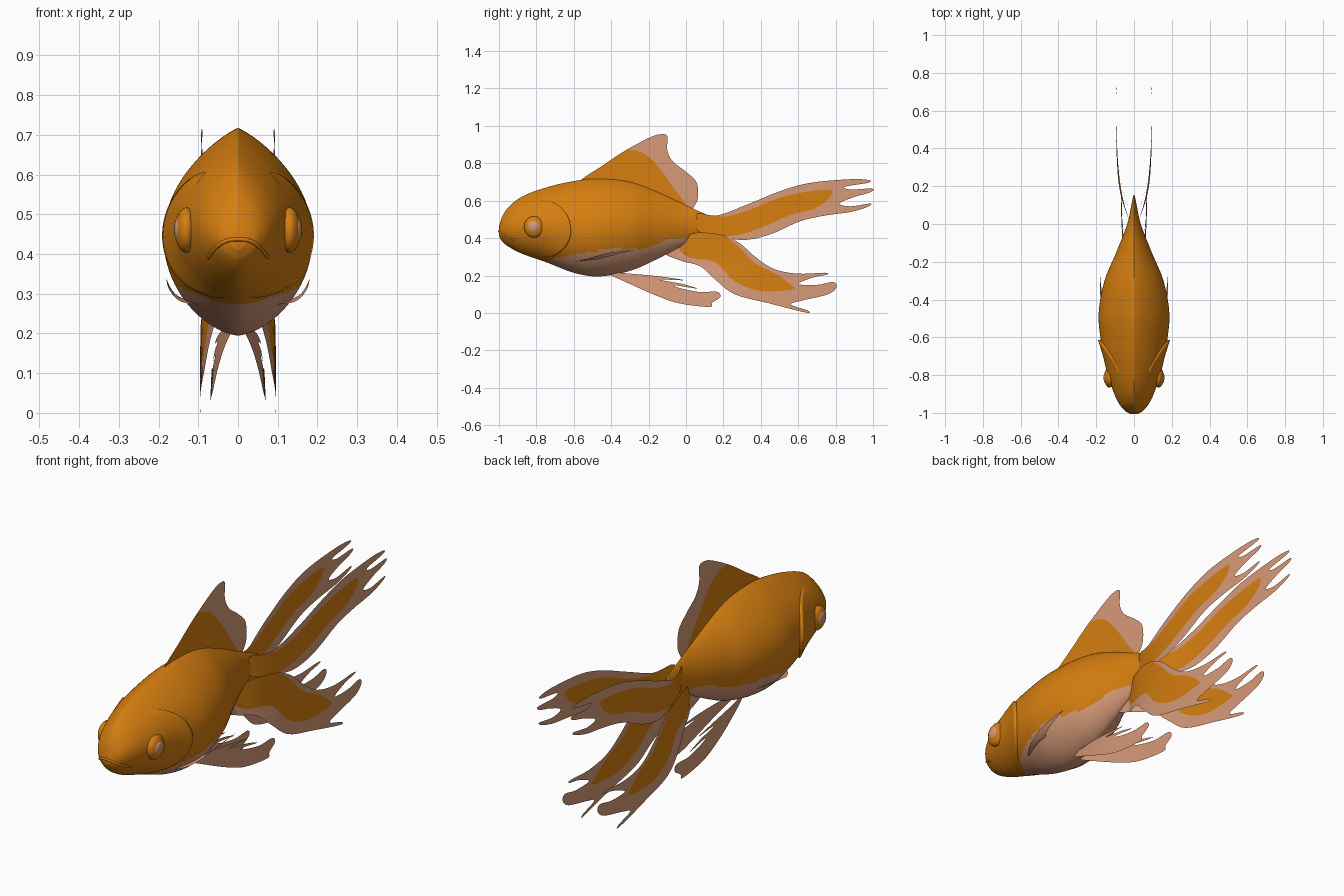
import bpy, math
from mathutils import Vector
from mathutils.geometry import delaunay_2d_cdt

if "Cube" in bpy.data.objects:
    bpy.data.objects.remove(bpy.data.objects["Cube"])


def material(name, rgb):
    m = bpy.data.materials.new(name)
    m.diffuse_color = (*rgb, 1)
    m.use_nodes = True
    m.node_tree.nodes["Principled BSDF"].inputs["Base Color"].default_value = m.diffuse_color
    return m


GOLD = material("gold_scales", (0.67, 0.21, 0.005))
CREAM = material("pale_cream", (0.68, 0.325, 0.19))


def make(name, verts, faces, mats=None):
    me = bpy.data.meshes.new(name)
    me.from_pydata(verts, [], faces)
    me.materials.append(GOLD)
    me.materials.append(CREAM)
    for i, p in enumerate(me.polygons):
        p.use_smooth = True
        if mats:
            p.material_index = mats[i]
    ob = bpy.data.objects.new(name, me)
    bpy.context.collection.objects.link(ob)
    return ob


def mirror(ob):
    ob.modifiers.new("mirror", 'MIRROR').use_mirror_merge = False


# Body stations: y, top z, bottom z, half width
BODY = [(-1.0, .46, .41, .02), (-.985, .51, .385, .05), (-.95, .565, .355, .08),
        (-.88, .62, .318, .112), (-.75, .67, .272, .152), (-.6, .705, .215, .178),
        (-.47, .717, .195, .187), (-.3, .70, .225, .156), (-.15, .645, .29, .094),
        (0, .575, .37, .036), (.1, .53, .42, .014), (.15, .51, .44, .004)]


def table(rows, y):
    """Smooth interpolation of a table by its first column."""
    y = min(max(y, rows[0][0]), rows[-1][0])
    n = len(rows)
    i = max(k for k in range(n - 1) if rows[k][0] <= y)
    a, b = rows[i], rows[i + 1]
    p, q = rows[max(i - 1, 0)], rows[min(i + 2, n - 1)]
    h = b[0] - a[0]
    t = (y - a[0]) / h
    out = []
    for c in range(1, len(a)):
        ma = (b[c] - p[c]) / (b[0] - p[0]) * h
        mb = (q[c] - a[c]) / (q[0] - a[0]) * h
        out.append((2*t**3 - 3*t*t + 1) * a[c] + (t**3 - 2*t*t + t) * ma
                   + (3*t*t - 2*t**3) * b[c] + (t**3 - t*t) * mb)
    return out


def section(y):
    """Centre, upper height, lower height and half width at y."""
    top, bot, w = table(BODY, y)
    mid = bot + .475 * (top - bot)
    return mid, top - mid, mid - bot, w


def power(up):  # the back is more pointed than the belly
    return 1.7 if up else 1.25


def body_x(y, z):
    mid, up, down, w = section(y)
    u = (z - mid) / (up if z > mid else down)
    return w * max(0, 1 - u * u) ** (power(z > mid) / 2)


# Body loft, belly coloured below a curved line
RINGS, SEG = 130, 88
verts, faces, mats = [], [], []
for i in range(RINGS):
    y = -1 + 1.15 * (i / (RINGS - 1)) ** 1.5
    mid, up, down, w = section(y)
    for k in range(SEG):
        a = 2 * math.pi * k / SEG
        c, s = math.cos(a), math.sin(a)
        verts.append((math.copysign(w * abs(c) ** power(s > 0), c), y, mid + (up if s > 0 else down) * s))
BELLY = [(-.8, .24), (-.75, .275), (-.6, .31), (-.4, .34), (-.2, .35), (-.1, .39), (0, .40), (.15, .40)]
for i in range(RINGS - 1):
    for k in range(SEG):
        f = (i*SEG + k, i*SEG + (k+1) % SEG, (i+1)*SEG + (k+1) % SEG, (i+1)*SEG + k)
        faces.append(f)
        y = sum(verts[j][1] for j in f) / 4
        z = sum(verts[j][2] for j in f) / 4
        mats.append(int(y > -.8 and z < table(BELLY, y)[0]))
faces += [tuple(range(SEG))[::-1], tuple(range((RINGS-1)*SEG, RINGS*SEG))]
mats += [0, 0]
make("body", verts, faces, mats)

# Gill covers: raised crescent shells with a stepped rear rim
NT, NR = 40, 12
verts, faces = [], []
for i in range(NT + 1):
    t = math.radians(-95 + 190 * i / NT)
    for j in range(NR + 2):
        r = min(j / NR, 1)
        y = -.77 + .155 * r * math.cos(t)
        z = .44 + (.165 if t > 0 else .15) * r * math.sin(t)
        off = -.006 if j > NR else -.002 + .017 * r * r * (.35 + .65 * max(0, math.cos(t)))
        verts.append((body_x(y, z) + off, y, z))
for i in range(NT):
    for j in range(NR + 1):
        a = i * (NR + 2) + j
        faces.append((a, a + 1, a + NR + 3, a + NR + 2))
mirror(make("gill_covers", verts, faces))


# Eyes with a pale pupil cap
def dome(name, centre, size, mat):
    bpy.ops.mesh.primitive_uv_sphere_add(segments=32, ring_count=20, location=centre)
    ob = bpy.context.object
    ob.name = name
    ob.scale = size
    ob.data.materials.append(mat)
    bpy.ops.object.shade_smooth()


for side, s in (("right", 1), ("left", -1)):
    dome(side + "_eye", (s * .130, -.812, .46), (.028, .054, .057), GOLD)
    dome(side + "_pupil", (s * .1465, -.814, .462), (.0145, .034, .034), CREAM)

# Mouth: downturned lip following the snout
cu = bpy.data.curves.new("mouth", 'CURVE')
cu.dimensions = '3D'
cu.bevel_depth = .005
cu.use_fill_caps = True
cu.materials.append(GOLD)
sp = cu.splines.new('POLY')
sp.points.add(24)
for i, p in enumerate(sp.points):
    x = -.074 + .148 * i / 24
    z = .437 - .045 * abs(x / .074) ** 2.6
    y = -1
    while body_x(y, z) < abs(x) and y < -.8:
        y += .001
    p.co = (x, y, z, 1)
bpy.context.collection.objects.link(bpy.data.objects.new("mouth", cu))


# Fins: smooth 2D outline, triangulated, then bent into space as thin sheets
def smooth(pts, n=5):
    out, m = [], len(pts)
    for i in range(m):
        p0, p1, p2, p3 = (Vector(pts[(i + k) % m]) for k in (-1, 0, 1, 2))
        for j in range(n):
            t = j / n
            out.append(.5 * (2*p1 + (p2-p0)*t + (2*p0-5*p1+4*p2-p3)*t*t + (3*p1-p0-3*p2+p3)*t**3))
    return out


def inside(p, poly):
    hit = False
    for a, b in zip(poly, poly[1:] + poly[:1]):
        if (a.y > p.y) != (b.y > p.y) and p.x < (b.x-a.x) * (p.y-a.y) / (b.y-a.y) + a.x:
            hit = not hit
    return hit


def fin(name, outline, patch, bend, pair=True, step=.025):
    outer = smooth(outline)
    inner = smooth(patch) if patch else []
    pts, edges = [], []
    for loop in (outer, inner):
        s = len(pts)
        edges += [(s + i, s + (i + 1) % len(loop)) for i in range(len(loop))]
        pts += loop
    lo = [min(p[k] for p in outer) for k in (0, 1)]
    hi = [max(p[k] for p in outer) for k in (0, 1)]
    for i in range(int((hi[0]-lo[0]) / step) + 1):
        for j in range(int((hi[1]-lo[1]) / step) + 1):
            p = Vector((lo[0] + (i+.5)*step, lo[1] + (j+.5)*step))
            if inside(p, outer):
                pts.append(p)
    vs, _, tris, *_ = delaunay_2d_cdt(pts, edges, [], 0, 1e-5)
    keep, mats = [], []
    for t in tris:
        c = sum((vs[i] for i in t), Vector((0, 0))) / len(t)
        if inside(c, outer):
            keep.append(tuple(t))
            mats.append(0 if inner and inside(c, inner) else 1)
    ob = make(name, [bend(*v) for v in vs], keep, mats)
    if pair:
        mirror(ob)


fin("dorsal_fin",
    [(-.57, .70), (-.45, .785), (-.33, .865), (-.2, .935), (-.14, .955), (-.1, .945), (-.1, .87),
     (-.07, .81), (.0, .755), (.055, .70), (.065, .63), (.05, .58), (0, .55), (-.2, .6), (-.5, .66)],
    [(-.62, .7), (-.45, .83), (-.34, .875), (-.22, .85), (-.14, .77), (-.06, .66), (-.01, .55), (-.3, .56)],
    lambda y, z: (0, y, z), pair=False)


def splay(d, y):
    return .098 * (1 - math.exp(-max(0, d) / .18)) - .018 * max(0, y - .55)


fin("upper_tail_fins",
    [(.06, .53), (.17, .522), (.34, .585), (.5, .65), (.66, .695), (.88, .715), (.98, .71), (.97, .695),
     (.85, .675), (.88, .66), (.995, .665), (.985, .645), (.9, .62), (.82, .585), (.88, .57), (.985, .585),
     (.97, .567), (.88, .54), (.74, .52), (.61, .49), (.45, .42), (.31, .39), (.18, .41), (.06, .44)],
    [(.03, .55), (.19, .515), (.34, .552), (.53, .625), (.76, .66), (.77, .62), (.69, .56), (.55, .52),
     (.42, .463), (.29, .42), (.15, .405), (.03, .42)],
    lambda y, z: (splay(y - .02, y), y, z))

fin("lower_tail_fins",
    [(-.12, .33), (-.03, .28), (.075, .25), (.155, .18), (.26, .10), (.45, .05), (.64, .002), (.65, .013),
     (.56, .045), (.62, .066), (.76, .1), (.805, .14), (.785, .165), (.7, .15), (.6, .155), (.68, .19),
     (.755, .205), (.74, .215), (.6, .21), (.47, .235), (.37, .30), (.29, .37), (.2, .415), (.08, .43),
     (0, .41)],
    [(-.04, .36), (.02, .297), (.155, .272), (.26, .17), (.4, .117), (.57, .125), (.56, .15), (.48, .21),
     (.37, .265), (.29, .345), (.19, .42), (.05, .44)],
    lambda y, z: (splay(max(0, y + .03) + .5 * max(0, .27 - z), y), y, z))

# Pelvic fins with tattered upper strands
fin("pelvic_fins",
    [(-.42, .215), (-.3, .21), (-.14, .195), (-.01, .175), (-.14, .178), (-.02, .155), (.06, .13),
     (-.06, .148), (-.04, .135), (.07, .112), (.165, .113), (.183, .085), (.14, .055), (.125, .032),
     (-.03, .05), (-.14, .085), (-.3, .155)],
    None, lambda y, z: (.02 + .05 * (1 - math.exp(-max(0, y + .42) / .22)) + .06 * (.1 - z), y, z), step=.02)

# Pectoral fins: outline in plan, curling up at the outer edge
fin("pectoral_fins",
    [(-.62, .10), (-.55, .15), (-.45, .174), (-.36, .179), (-.28, .179), (-.33, .174), (-.42, .158), (-.5, .12)],
    None, lambda y, x: (x, y, .275 + .09 * (y + .6) + .03 * max(0, (x - .12) / .058) ** 3), step=.015)
